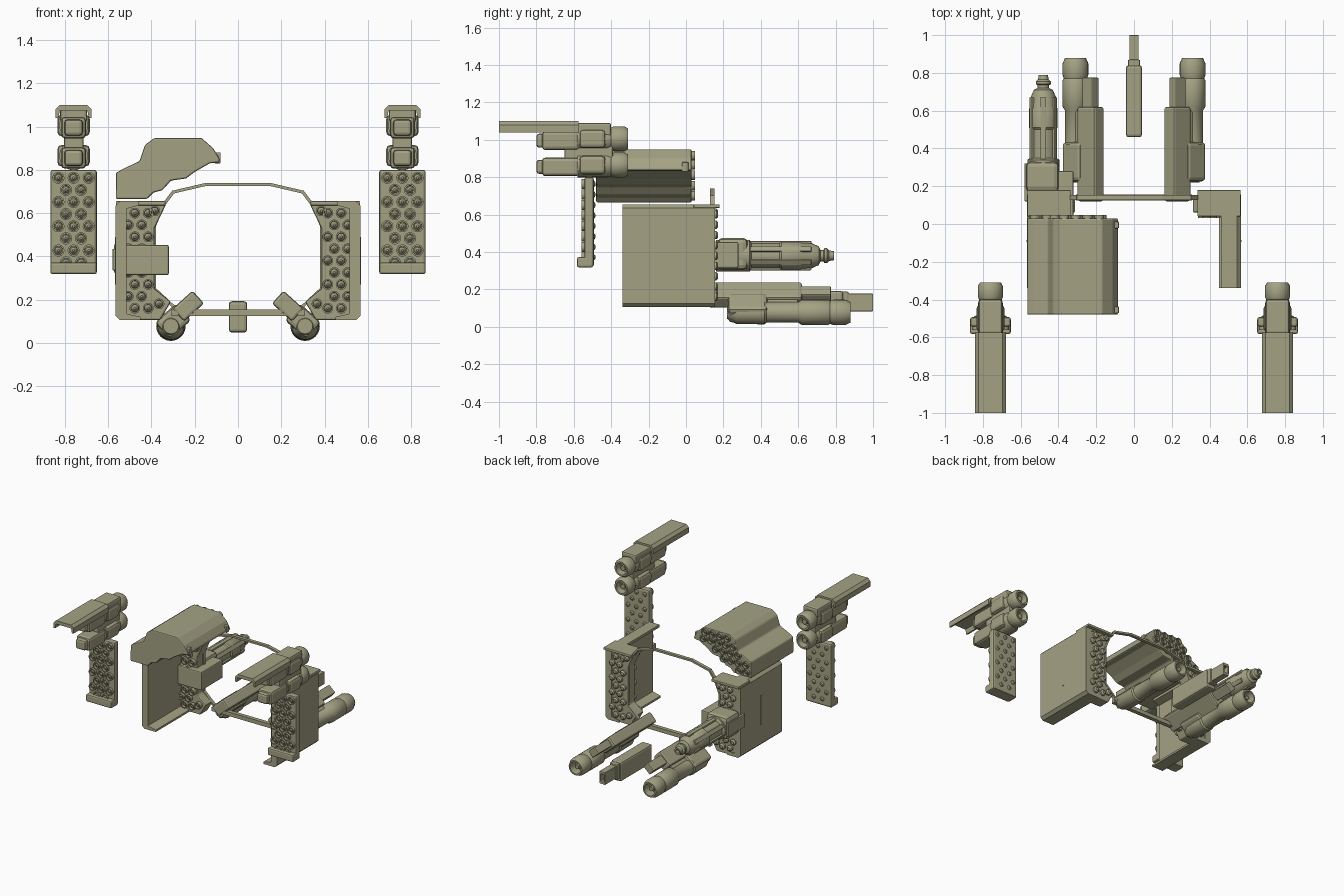
import bpy, bmesh, math

cube = bpy.data.objects.get("Cube")
if cube:
    bpy.data.objects.remove(cube, do_unlink=True)

olive = bpy.data.materials.new("olive_drab")
olive.use_nodes = True
color = (0.37, 0.36, 0.23, 1)
olive.diffuse_color = color
olive.node_tree.nodes["Principled BSDF"].inputs["Base Color"].default_value = color


def finish(name, bm, bevel=0, smooth=False):
    bmesh.ops.recalc_face_normals(bm, faces=bm.faces)
    mesh = bpy.data.meshes.new(name)
    bm.to_mesh(mesh)
    bm.free()
    mesh.materials.append(olive)
    obj = bpy.data.objects.new(name, mesh)
    bpy.context.collection.objects.link(obj)
    if bevel:
        mod = obj.modifiers.new("Bevel", 'BEVEL')
        mod.width, mod.segments, mod.limit_method = bevel, 2, 'ANGLE'
    if smooth:
        bpy.ops.object.select_all(action='DESELECT')
        obj.select_set(True)
        bpy.context.view_layer.objects.active = obj
        bpy.ops.object.shade_smooth_by_angle(angle=math.radians(35))
    return obj


def box(name, center, size, bevel=0.008, tilt=0):
    """Box tilted about the y axis."""
    bm = bmesh.new()
    bmesh.ops.create_cube(bm, size=1)
    bmesh.ops.scale(bm, vec=size, verts=bm.verts)
    obj = finish(name, bm, bevel)
    obj.location = center
    obj.rotation_euler.y = tilt
    return obj


def prism(name, outline, y0, y1, bevel=0.008):
    """Extrude an x-z outline along y."""
    bm = bmesh.new()
    face = bm.faces.new([bm.verts.new((x, y0, z)) for x, z in outline])
    out = bmesh.ops.extrude_face_region(bm, geom=[face])
    moved = [v for v in out["geom"] if isinstance(v, bmesh.types.BMVert)]
    bmesh.ops.translate(bm, vec=(0, y1 - y0, 0), verts=moved)
    return finish(name, bm, bevel)


def lathe(name, centers, profile, sides=24):
    """Turn a (y, radius) profile around the y axis at each (x, z) center."""
    bm = bmesh.new()
    for cx, cz in centers:
        rings = []
        for y, r in profile:
            turn = [2 * math.pi * i / sides for i in range(sides)]
            rings.append([bm.verts.new((cx + r * math.cos(a), y, cz + r * math.sin(a))) for a in turn])
        for a, b in zip(rings, rings[1:]):
            for i in range(sides):
                j = (i + 1) % sides
                bm.faces.new((a[i], a[j], b[j], b[i]))
        bm.faces.new(rings[0])
        bm.faces.new(rings[-1])
    return finish(name, bm, smooth=True)


def rockets(name, centers, y, direction, r=0.026):
    """Short open tubes with a recessed warhead."""
    depth = 0.022 * direction
    lathe(name, centers, [(y - depth, r), (y + depth, r), (y + depth, r * 0.72),
                          (y, r * 0.68), (y + depth * 0.8, r * 0.2)], 14)


def strip(name, a, b, y, width, thick):
    dx, dz = b[0] - a[0], b[1] - a[1]
    box(name, ((a[0] + b[0]) / 2, y, (a[1] + b[1]) / 2),
        (math.hypot(dx, dz) + thick / 2, width, thick), 0, -math.atan2(dz, dx))


for s, side in ((1, "left"), (-1, "right")):
    x = 0.76 * s

    # Outer rocket rack
    box(side + "_rack", (x, -0.518, 0.56), (0.215, 0.05, 0.48), 0.012)
    box(side + "_rack_foot", (x, -0.54, 0.345), (0.215, 0.085, 0.055), 0.01)
    grid = []
    for row in range(8):
        count = 3 - row % 2
        grid += [(x + (i - (count - 1) / 2) * 0.07, 0.763 - row * 0.056) for i in range(count)]
    rockets(side + "_rack_rockets", grid, -0.538, -1, 0.028)
    lathe(side + "_rack_caps", grid, [(-0.5, 0.016), (-0.49, 0.016), (-0.484, 0.008)], 10)

    # Twin gun above the rack
    for level, z in (("upper", 1.005), ("lower", 0.865)):
        lathe(side + "_" + level + "_barrel", [(x, z)],
              [(-0.58, 0.066), (-0.42, 0.066), (-0.4, 0.06), (-0.385, 0.067), (-0.33, 0.067),
               (-0.31, 0.055), (-0.31, 0.043), (-0.36, 0.038), (-0.36, 0.02), (-0.33, 0.018)])
        box(side + "_" + level + "_breech", (x, -0.67, z - 0.01), (0.115, 0.2, 0.1), 0.018)
        box(side + "_" + level + "_tail", (x, -0.775, z - 0.01), (0.085, 0.05, 0.075), 0.015)
        lathe(side + "_" + level + "_plug", [(x, z - 0.01)], [(-0.8, 0.022), (-0.75, 0.028)], 6)
        box(side + "_" + level + "_sleeve", (x, -0.5, z), (0.15, 0.14, 0.1), 0.02)
    box(side + "_gun_spine", (x, -0.52, 0.935), (0.09, 0.26, 0.13))
    box(side + "_gun_top_block", (x, -0.49, 1.055), (0.125, 0.18, 0.07), 0.012)
    w = 0.083
    hood = [(-w, 1.04), (-w, 1.08), (-w + 0.02, 1.1), (w - 0.02, 1.1), (w, 1.08), (w, 1.04),
            (w - 0.012, 1.04), (w - 0.02, 1.075), (-w + 0.02, 1.075), (-w + 0.012, 1.04)]
    prism(side + "_gun_hood", [(x + u, z) for u, z in hood], -1, -0.575, 0)

    # Side armour with inner rocket bank
    outline = [(0.335, 0.655), (0.335, 0.635), (0.385, 0.53), (0.385, 0.25), (0.31, 0.19),
               (0.36, 0.105), (0.545, 0.105), (0.565, 0.125), (0.565, 0.635), (0.545, 0.655)]
    prism(side + "_rocket_bank", [(s * u, z) for u, z in outline], 0.06, 0.15)
    shell = [(0.46, 0.655), (0.545, 0.655), (0.566, 0.635), (0.566, 0.125), (0.545, 0.105),
             (0.45, 0.105), (0.45, 0.12), (0.515, 0.135), (0.515, 0.62), (0.46, 0.635)]
    prism(side + "_side_armour", [(s * u, z) for u, z in shell], -0.34, 0.155, 0)
    box(side + "_armour_slot", (0.566 * s, -0.09, 0.38), (0.006, 0.012, 0.22), 0)
    box(side + "_bank_top_lip", (0.45 * s, 0.11, 0.645), (0.23, 0.14, 0.02), 0.005)
    bank = []
    for row in range(9):
        z = 0.6 - row * 0.055
        start = 0.415 + 0.03 * (row % 2)
        bank += [(s * (start + 0.062 * i), z) for i in range(2)]
    bank += [(0.385 * s, 0.61), (0.365 * s, 0.18)]
    rockets(side + "_bank_rockets_front", bank, 0.055, -1, 0.025)
    lathe(side + "_bank_rockets_back", bank, [(0.14, 0.022), (0.163, 0.022), (0.172, 0.012)], 12)

    # Tilted lower cannon
    tilt = s * math.radians(42)
    box(side + "_cannon_body", (0.23 * s, 0.37, 0.17), (0.125, 0.5, 0.08), 0.012, tilt)
    box(side + "_cannon_rail", (0.23 * s, 0.69, 0.175), (0.07, 0.17, 0.055), 0.006, tilt)
    box(side + "_cannon_mount", (0.3 * s, 0.33, 0.1), (0.135, 0.21, 0.105), 0.02, tilt)
    box(side + "_cannon_link", (0.28 * s, 0.48, 0.115), (0.1, 0.24, 0.065), 0.01, tilt)
    lathe(side + "_cannon_barrel", [(0.31 * s, 0.077)],
          [(0.22, 0.035), (0.27, 0.062), (0.42, 0.064), (0.43, 0.055), (0.6, 0.055), (0.62, 0.068),
           (0.76, 0.068), (0.77, 0.062), (0.79, 0.068), (0.85, 0.068), (0.88, 0.055),
           (0.88, 0.044), (0.82, 0.038), (0.82, 0.018), (0.86, 0.015)])

    # Side stretches of the carrying ring
    path = [(0.15, 0.732), (0.3, 0.697), (0.35, 0.63), (0.386, 0.54), (0.386, 0.25), (0.3, 0.17)]
    for a, b in zip(path, path[1:]):
        strip(side + "_ring_bar", (s * a[0], a[1]), (s * b[0], b[1]), 0.14, 0.025, 0.014)

# Top and bottom of the carrying ring
strip("ring_top", (-0.15, 0.732), (0.15, 0.732), 0.14, 0.025, 0.014)
strip("ring_bottom", (-0.3, 0.14), (0.3, 0.14), 0.14, 0.03, 0.03)

# Center gun
box("center_gun_body", (0, 0.65, 0.12), (0.085, 0.38, 0.145), 0.014)
box("center_gun_neck", (0, 0.85, 0.13), (0.065, 0.04, 0.115), 0.008)
for z in (0.093, 0.167):
    box("center_gun_jaw", (0, 0.93, z), (0.048, 0.14, 0.02), 0.003)
for u in (-0.02, 0.02):
    box("center_gun_cheek", (u, 0.93, 0.13), (0.009, 0.14, 0.07), 0)
box("center_gun_core", (0, 0.91, 0.13), (0.035, 0.1, 0.06), 0)

# Shoulder rocket launcher, right side only
launcher = [(-0.565, 0.665), (-0.565, 0.785), (-0.53, 0.805), (-0.455, 0.84), (-0.43, 0.915),
            (-0.385, 0.948), (-0.17, 0.948), (-0.115, 0.9), (-0.085, 0.85), (-0.085, 0.835),
            (-0.13, 0.83), (-0.2, 0.79), (-0.24, 0.76), (-0.31, 0.75), (-0.35, 0.705),
            (-0.39, 0.695), (-0.42, 0.665)]
prism("shoulder_launcher", launcher, -0.48, 0.03, 0.008)
tubes = []
for z, first, count in ((0.7, -0.53, 2), (0.755, -0.525, 4), (0.81, -0.46, 4), (0.865, -0.42, 5), (0.915, -0.37, 4)):
    tubes += [(first + 0.062 * i, z) for i in range(count)]
rockets("launcher_rockets", tubes, 0.025, 1, 0.026)
for y in (-0.455, -0.005):
    box("launcher_tab", (-0.095, y, 0.855), (0.03, 0.035, 0.05), 0.004)

# Heavy side cannon, right side only
box("heavy_cannon_mount", (-0.43, 0.15, 0.383), (0.22, 0.26, 0.14), 0.008)
box("heavy_cannon_clamp", (-0.485, 0.25, 0.39), (0.175, 0.16, 0.17), 0.025)
box("heavy_cannon_outer_plate", (-0.57, 0.22, 0.385), (0.02, 0.2, 0.1), 0.004)
lathe("heavy_cannon_barrel", [(-0.48, 0.38)],
      [(0.16, 0.085), (0.34, 0.085), (0.35, 0.068), (0.5, 0.068), (0.51, 0.076), (0.61, 0.076),
       (0.62, 0.07), (0.67, 0.068), (0.71, 0.05), (0.72, 0.03), (0.735, 0.03), (0.74, 0.04),
       (0.755, 0.04), (0.765, 0.028), (0.79, 0.024), (0.79, 0.014), (0.76, 0.012)])
for i in range(6):
    a = math.radians(60 * i + 30)
    box("heavy_cannon_rib", (-0.48 + 0.07 * math.cos(a), 0.5, 0.38 + 0.07 * math.sin(a)),
        (0.016, 0.34, 0.03), 0.004, -a)
